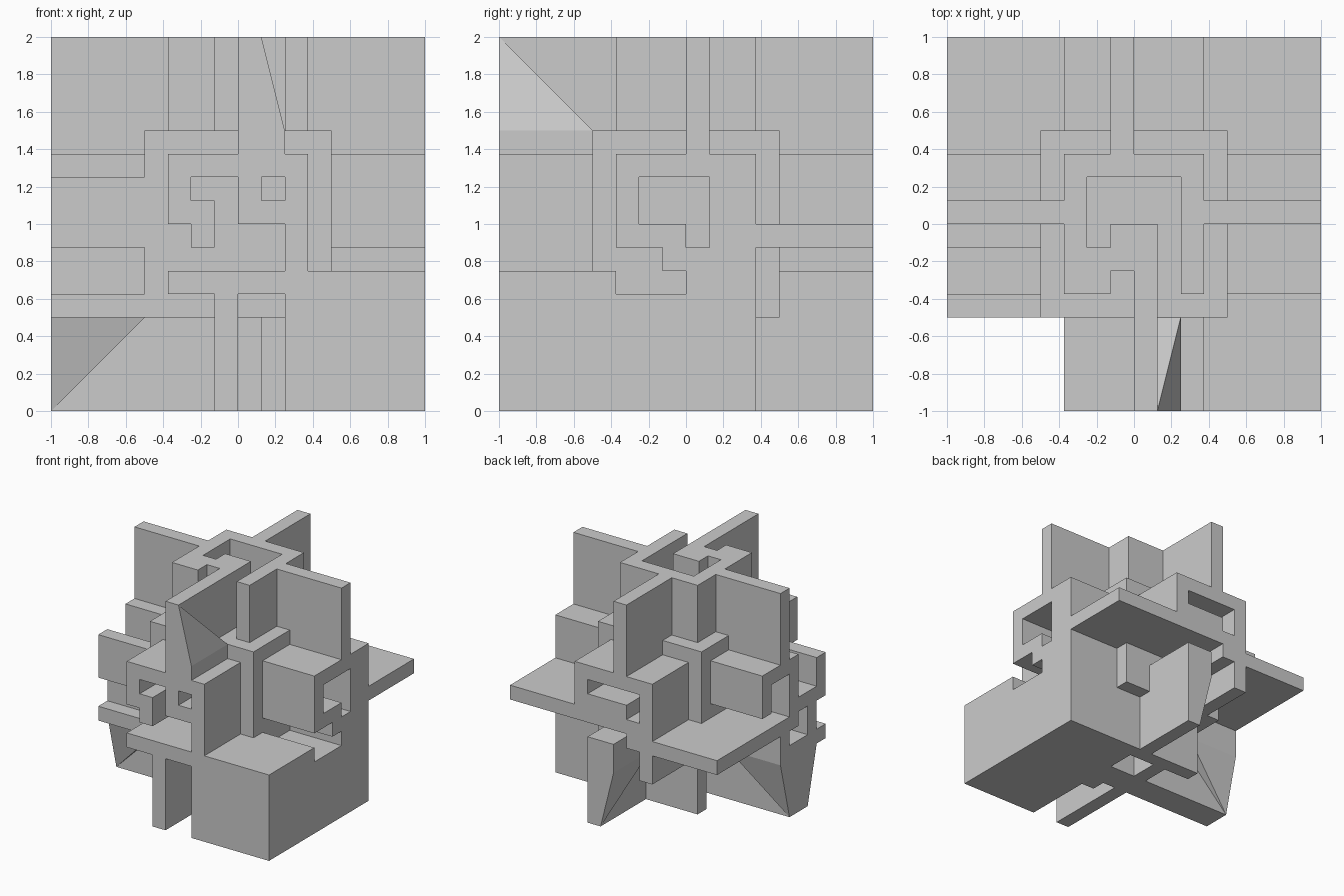
import bpy, bmesh
from mathutils import Vector

if "Cube" in bpy.data.objects:
    bpy.data.objects.remove(bpy.data.objects["Cube"])

U = 0.125  # grid step; the model is 16 steps wide


def place(p):
    return Vector((p[0] * U, p[1] * U, p[2] * U + 1))


def inside(poly, a, b):
    hit = False
    for i in range(len(poly)):
        (x1, y1), (x2, y2) = poly[i - 1], poly[i]
        if (y1 > b) != (y2 > b) and a < (x2 - x1) * (b - y1) / (y2 - y1) + x1:
            hit = not hit
    return hit


def in_rects(rects, a, b):
    return any(r[0] < a < r[1] and r[2] < b < r[3] for r in rects)


# Profile of each side, extruded from the core outwards
top = [(-1, 8), (-1, 3), (-3, 3), (-3, 1), (-8, 1), (-8, 0), (-3, 0), (-3, -3),
       (-1, -3), (-1, -2), (0, -2), (0, -8), (1, -8), (1, 0), (-1, 0), (-1, -1),
       (-2, -1), (-2, 2), (2, 2), (2, -3), (3, -3), (3, 0), (8, 0), (8, 1),
       (3, 1), (3, 3), (0, 3), (0, 8)]
front = [(0, 8), (0, 3), (-3, 3), (-3, 0), (-2, 0), (-2, -1), (-1, -1), (-1, 1),
         (-2, 1), (-2, 2), (0, 2), (0, 0), (2, 0), (2, -2), (-3, -2), (-3, -3),
         (-1, -3), (-1, -8), (0, -8), (0, -3), (2, -3), (2, -8), (8, -8), (8, -2),
         (3, -2), (3, 3), (2, 3), (2, 4), (1, 4), (1, 8)]
right = [(0, 8), (0, 3), (-3, 3), (-3, -1), (-1, -1), (-1, -2), (0, -2), (0, -3),
         (-3, -3), (-3, -2), (-8, -2), (-8, -8), (3, -8), (3, -1), (8, -1), (8, 0),
         (3, 0), (3, 3), (1, 3), (1, 8)]
right_hole = [(-2, 2), (1, 2), (1, -1), (0, -1), (0, 0), (-2, 0)]
back = [(-1, 8), (-1, 3), (-3, 3), (-3, -1), (-8, -1), (-8, -2), (-3, -2), (-3, -4),
        (-2, -4), (-2, -2), (-1, -2), (-1, -1), (8, -1), (8, 0), (3, 0), (3, 3),
        (0, 3), (0, 8)]
back_hole = [(-2, 2), (2, 2), (2, 1), (-1, 1), (-1, 0), (-2, 0)]
back_fin = [(0, 2, -4, -2), (1, 2, -8, -4)]
left = [(0, 1, 3, 8), (-1, 3, 2, 3), (2, 3, 0, 3), (-1, 0, -1, 3), (-4, -3, -1, 2),
        (-3, -1, -1, 0), (-1, 8, -2, -1), (0, 1, -3, -2), (-3, -2, -3, -1),
        (-4, 1, -4, -3), (-2, 0, -8, -4)]
bottom = [(2, 8, -8, 3), (-3, 2, 2, 3), (-1, 0, -8, 2), (-8, 2, -2, 0),
          (1, 2, -3, -2), (1, 2, 3, 8)]


def solid(x, y, z):
    if max(abs(x), abs(y), abs(z)) > 8:
        return False
    if max(abs(x), abs(y), abs(z)) < 4:
        return True
    return ((z > 4 and inside(top, x, y))
            or (z < -4 and in_rects(bottom, x, y))
            or (y < -4 and inside(front, x, z) and not in_rects([(1, 2, 1, 2)], x, z))
            or (y > 4 and ((inside(back, x, z) and not inside(back_hole, x, z))
                           or in_rects(back_fin, x, z)))
            or (x > 4 and inside(right, y, z) and not inside(right_hole, y, z))
            or (x < -4 and in_rects(left, y, z)))


def finish(bm, name):
    me = bpy.data.meshes.new(name)
    bm.to_mesh(me)
    bm.free()
    bpy.context.collection.objects.link(bpy.data.objects.new(name, me))


# Core block with all the extruded walls, skinned as one outer surface
bm = bmesh.new()
verts = {}


def vert(p):
    if p not in verts:
        verts[p] = bm.verts.new(place(p))
    return verts[p]


for i in range(-8, 8):
    for j in range(-8, 8):
        for k in range(-8, 8):
            c = (i, j, k)
            if not solid(i + .5, j + .5, k + .5):
                continue
            for ax in range(3):
                for s in (-1, 1):
                    n = [v + .5 for v in c]
                    n[ax] += s
                    if solid(*n):
                        continue
                    ring = []
                    for a, b in ((0, 0), (1, 0), (1, 1), (0, 1))[::s]:
                        p = list(c)
                        p[ax] += (s > 0)
                        p[(ax + 1) % 3] += a
                        p[(ax + 2) % 3] += b
                        ring.append(vert(tuple(p)))
                    bm.faces.new(ring)
bmesh.ops.dissolve_limit(bm, angle_limit=0.01, verts=bm.verts, edges=bm.edges)
finish(bm, "wall_block")


# Sloped wedges where fins change thickness
def wedge(name, pts):
    b = bmesh.new()
    for p in pts:
        b.verts.new(place(p))
    bmesh.ops.convex_hull(b, input=b.verts)
    bmesh.ops.recalc_face_normals(b, faces=b.faces)
    finish(b, name)


wedge("top_front_slope", [(1, -8, 8), (1, -8, 4), (2, -8, 4), (1, -4, 4), (2, -4, 4)])
wedge("bottom_back_slope", [(1, 8, -8), (1, 8, -4), (0, 8, -4), (1, 4, -4), (0, 4, -4)])
for name, y, y2 in (("left_front_slope", -2, -3), ("left_back_slope", 0, 1)):
    wedge(name, [(-8, y, -8), (-8, y, -4), (-8, y2, -4), (-4, y, -4), (-4, y2, -4)])
